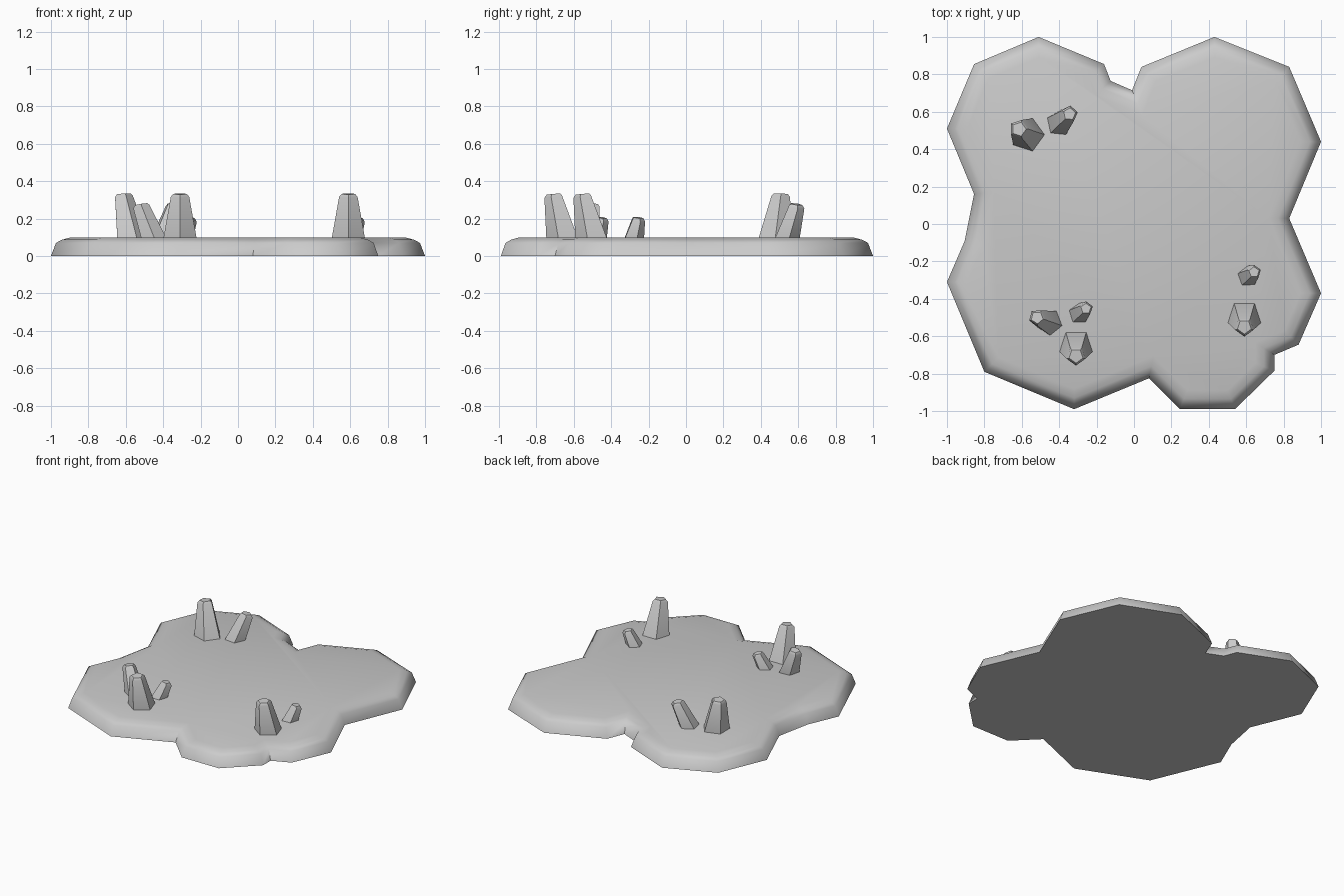
import bpy, math
from mathutils import Vector

if "Cube" in bpy.data.objects:
    bpy.data.objects.remove(bpy.data.objects["Cube"])

# Ground outline, counter-clockwise from the right
OUTLINE = [(1, .44), (.83, .84), (.43, 1), (.04, .84), (-.01, .715), (-.125, .765),
           (-.16, .855), (-.51, 1), (-.855, .855), (-1, .51), (-.855, .16),
           (-.905, -.09), (-1, -.31), (-.8, -.79), (-.32, -.99), (.08, -.825),
           (.245, -.99), (.54, -.99), (.75, -.785), (.75, -.7), (.88, -.645),
           (1, -.37), (.83, .03)]


def inset(points, d):
    """Mitred inward offset of a counter-clockwise outline."""
    pts = [Vector(p) for p in points]
    result = []
    for i, p in enumerate(pts):
        a = (p - pts[i - 1]).normalized()
        b = (pts[(i + 1) % len(pts)] - p).normalized()
        na, nb = Vector((-a.y, a.x)), Vector((-b.y, b.x))
        result.append(p + (na + nb) * d / (1 + na.dot(nb)))
    return result


def loft(name, rings, angle):
    """Skin a stack of equal-length rings and cap both ends."""
    n = len(rings[0])
    verts = [v for ring in rings for v in ring]
    faces = [tuple(range(n))[::-1], tuple(range(len(verts) - n, len(verts)))]
    for k in range(len(rings) - 1):
        for i in range(n):
            j = (i + 1) % n
            faces.append((k * n + i, k * n + j, (k + 1) * n + j, (k + 1) * n + i))
    mesh = bpy.data.meshes.new(name)
    mesh.from_pydata(verts, [], faces)
    obj = bpy.data.objects.new(name, mesh)
    bpy.context.collection.objects.link(obj)
    bpy.ops.object.select_all(action='DESELECT')
    obj.select_set(True)
    bpy.context.view_layer.objects.active = obj
    bpy.ops.object.shade_smooth_by_angle(angle=math.radians(angle))
    return obj


# Ground slab with a rounded upper rim
rim = [(0, 0), (.025, .07), (.055, .087), (.1, .1)]
loft("ground_slab", [[(p.x, p.y, z) for p in inset(OUTLINE, d)] for d, z in rim], 62)


def rock(name, base, r0, top, r1, height, turn):
    """Leaning five-sided tapered rock with a tilted, chamfered tip."""
    lean = Vector(top) - Vector(base)
    slope = lean / (height - .1)
    rings = []
    for c, r, z, tilt in ((base, r0, .08, 0), (top, r1, height - .022, .6),
                          (top, r1 * .75, height - .008, .4)):
        ring = []
        for i in range(5):
            a = math.radians(turn + 72 * i)
            off = Vector((math.cos(a), math.sin(a))) * r
            ring.append((c[0] + off.x, c[1] + off.y, z - tilt * off.dot(slope)))
        rings.append(ring)
    loft(name, rings, 50)


# Rock clusters: large, medium and small spikes
rock("large_rock_front_left", (-.31, -.65), .096, (-.31, -.705), .052, .34, -90)
rock("large_rock_right", (.59, -.495), .096, (.59, -.55), .052, .34, -90)
rock("large_rock_back_left", (-.567, .475), .096, (-.615, .507), .052, .34, 0)
rock("medium_rock_back_left", (-.405, .533), .073, (-.345, .588), .045, .285, -60)
rock("medium_rock_front_left", (-.445, -.528), .073, (-.518, -.5), .045, .285, -15)
rock("small_rock_front_left", (-.3, -.485), .06, (-.257, -.452), .038, .213, -55)
rock("small_rock_right", (.603, -.285), .06, (.642, -.257), .038, .213, -52)
